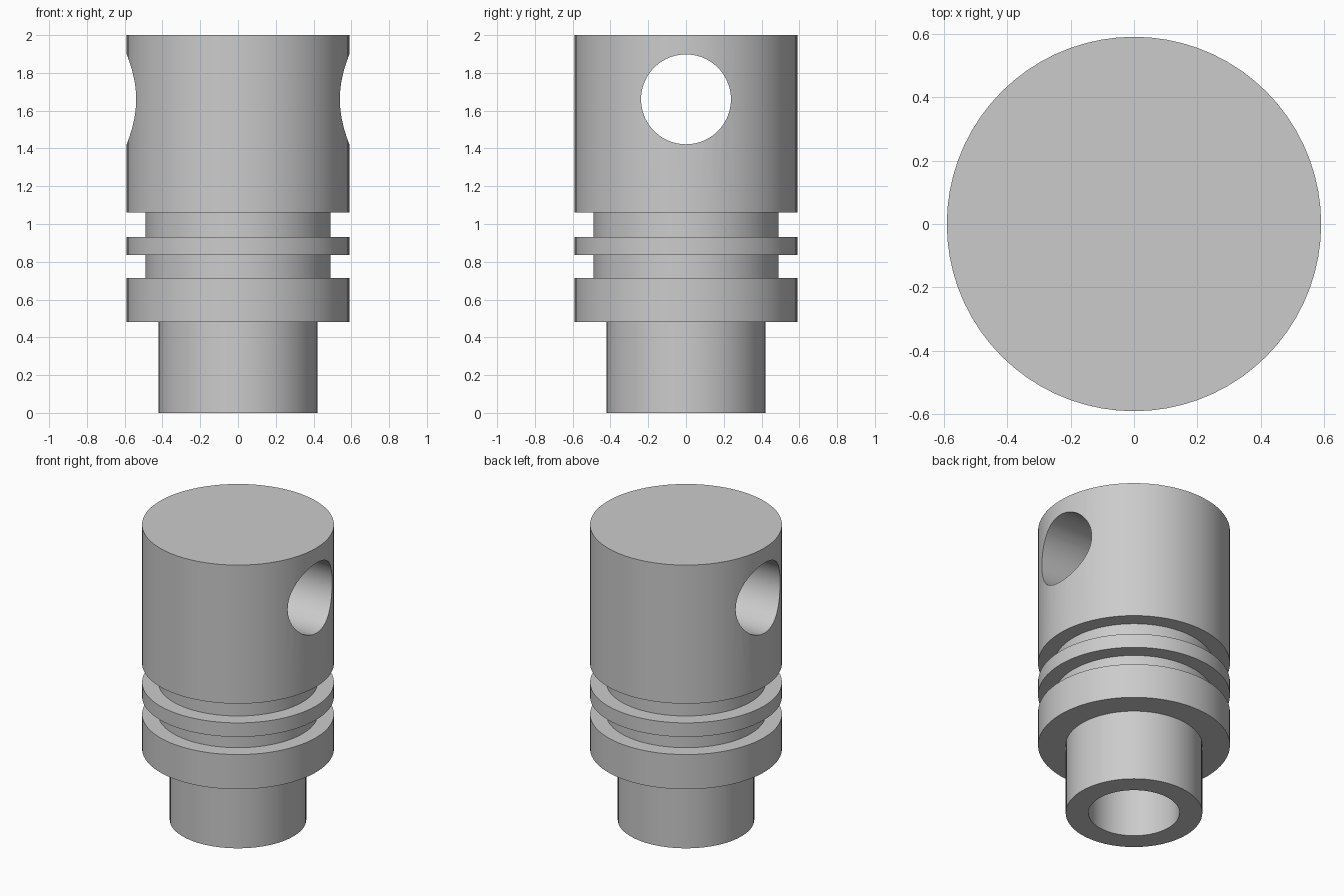
import bpy
import bmesh
import math

if "Cube" in bpy.data.objects:
    bpy.data.objects.remove(bpy.data.objects["Cube"], do_unlink=True)

SEGMENTS = 72

# Plain grey material
grey = bpy.data.materials.new("plain_grey")
grey.use_nodes = True
colour = (0.6, 0.6, 0.6, 1)
grey.diffuse_color = colour
grey.node_tree.nodes["Principled BSDF"].inputs["Base Color"].default_value = colour


def lathe(name, profile):
    """Spin a closed (radius, height) profile around the z axis."""
    bm = bmesh.new()
    verts = [bm.verts.new((r, 0, z)) for r, z in profile]
    edges = [bm.edges.new(pair) for pair in zip(verts, verts[1:])]
    bmesh.ops.spin(bm, geom=verts + edges, cent=(0, 0, 0), axis=(0, 0, 1),
                   angle=math.tau, steps=SEGMENTS, use_merge=True)
    bmesh.ops.remove_doubles(bm, verts=bm.verts, dist=1e-5)
    bmesh.ops.recalc_face_normals(bm, faces=bm.faces)
    mesh = bpy.data.meshes.new(name)
    bm.to_mesh(mesh)
    bm.free()
    obj = bpy.data.objects.new(name, mesh)
    bpy.context.collection.objects.link(obj)
    mesh.materials.append(grey)
    return obj


# Stepped body: blind bore, spigot, flange, two grooves and a solid head
BODY, GROOVE, SPIGOT, BORE = 0.59, 0.49, 0.42, 0.28
body = lathe("stepped_body", [
    (0, 0.95), (BORE, 0.95), (BORE, 0),
    (SPIGOT, 0), (SPIGOT, 0.48),
    (BODY, 0.48), (BODY, 0.715),
    (GROOVE, 0.715), (GROOVE, 0.835),
    (BODY, 0.835), (BODY, 0.93),
    (GROOVE, 0.93), (GROOVE, 1.06),
    (BODY, 1.06), (BODY, 2), (0, 2),
])

# Round cross hole through the head, along x
bpy.ops.mesh.primitive_cylinder_add(vertices=SEGMENTS, radius=0.238, depth=2,
                                    location=(0, 0, 1.66),
                                    rotation=(0, math.pi / 2, 0))
cutter = bpy.context.object
cutter.name = "cross_hole_cutter"
cutter.hide_render = True
cutter.data.materials.append(grey)

bpy.ops.object.select_all(action="DESELECT")
body.select_set(True)
bpy.context.view_layer.objects.active = body
cut = body.modifiers.new("cross_hole", "BOOLEAN")
cut.operation = "DIFFERENCE"
cut.solver = "EXACT"
cut.object = cutter
bpy.ops.object.modifier_apply(modifier=cut.name)
bpy.data.objects.remove(cutter, do_unlink=True)

bpy.ops.object.shade_smooth_by_angle(angle=math.radians(30))
